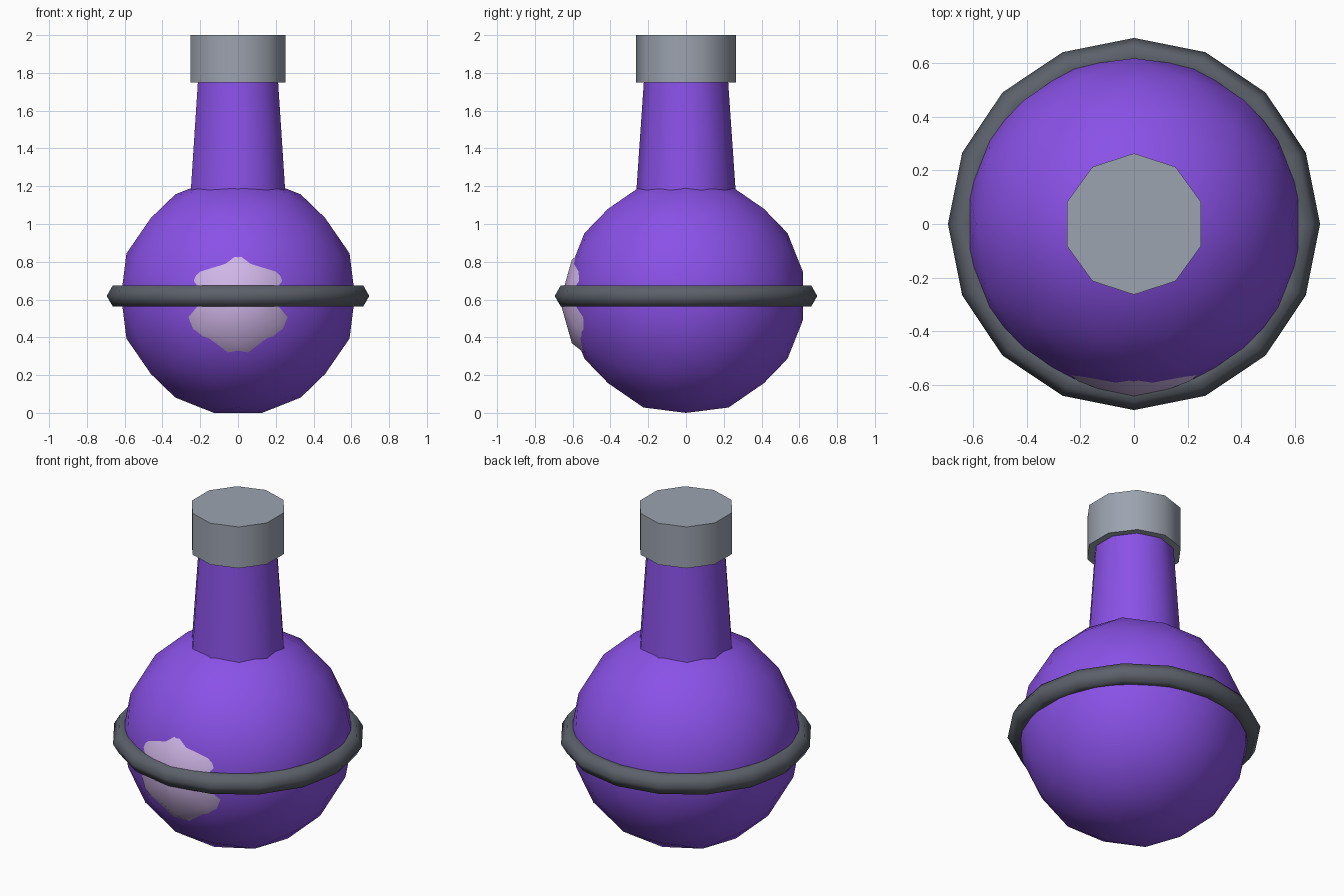
import bpy, bmesh
from math import radians
from mathutils import Vector

if "Cube" in bpy.data.objects:
    bpy.data.objects.remove(bpy.data.objects["Cube"])


def material(name, rgb):
    linear = [(c / 255 / 12.92 if c < 11 else ((c / 255 + 0.055) / 1.055) ** 2.4) for c in rgb]
    mat = bpy.data.materials.new(name)
    mat.use_nodes = True
    mat.diffuse_color = (*linear, 1)
    mat.node_tree.nodes["Principled BSDF"].inputs["Base Color"].default_value = (*linear, 1)
    return mat


purple = material("purple glass", (142, 84, 238))
lilac = material("pale lilac", (214, 187, 238))
dark_grey = material("dark grey metal", (92, 97, 106))
light_grey = material("light grey metal", (156, 163, 175))


def finish(obj, name, mat, angle=180):
    obj.name = obj.data.name = name
    obj.data.materials.append(mat)
    bpy.ops.object.select_all(action='DESELECT')
    obj.select_set(True)
    bpy.context.view_layer.objects.active = obj
    if angle >= 180:
        bpy.ops.object.shade_smooth()
    else:
        bpy.ops.object.shade_smooth_by_angle(angle=radians(angle))


def faceted_ball(name, radius, centre, cuts, mat):
    """Icosahedron with an edge at each pole, subdivided and pushed out to a sphere."""
    golden = (1 + 5 ** 0.5) / 2
    bm = bmesh.new()
    for a in (-1, 1):
        for b in (-golden, golden):
            for corner in ((a, 0, b), (0, b, a), (b, a, 0)):
                bm.verts.new(corner)
    bmesh.ops.convex_hull(bm, input=bm.verts[:])
    bmesh.ops.subdivide_edges(bm, edges=bm.edges[:], cuts=cuts, use_grid_fill=True)
    for v in bm.verts:
        v.co = v.co.normalized() * radius + Vector(centre)
    bmesh.ops.recalc_face_normals(bm, faces=bm.faces[:])
    mesh = bpy.data.meshes.new(name)
    bm.to_mesh(mesh)
    bm.free()
    obj = bpy.data.objects.new(name, mesh)
    bpy.context.collection.objects.link(obj)
    finish(obj, name, mat)


def tapered_tube(name, r_low, r_high, z_low, z_high, mat):
    bpy.ops.mesh.primitive_cone_add(vertices=10, radius1=r_low, radius2=r_high,
                                    depth=z_high - z_low, location=(0, 0, (z_low + z_high) / 2))
    finish(bpy.context.object, name, mat, 45)


# Round flask body and the pale highlight bulging from its front
faceted_ball("flask_body", 0.632, (0, 0, 0.619), 2, purple)
faceted_ball("front_highlight", 0.42, (0, -0.247, 0.59), 1, lilac)

# Band around the middle
bpy.ops.mesh.primitive_torus_add(major_segments=16, minor_segments=6, major_radius=0.632,
                                 minor_radius=0.0632, location=(0, 0, 0.619))
finish(bpy.context.object, "middle_band", dark_grey)

# Neck and stopper
tapered_tube("neck", 0.268, 0.222, 1.1, 1.77, purple)
tapered_tube("stopper", 0.264, 0.264, 1.75, 2.0, light_grey)
